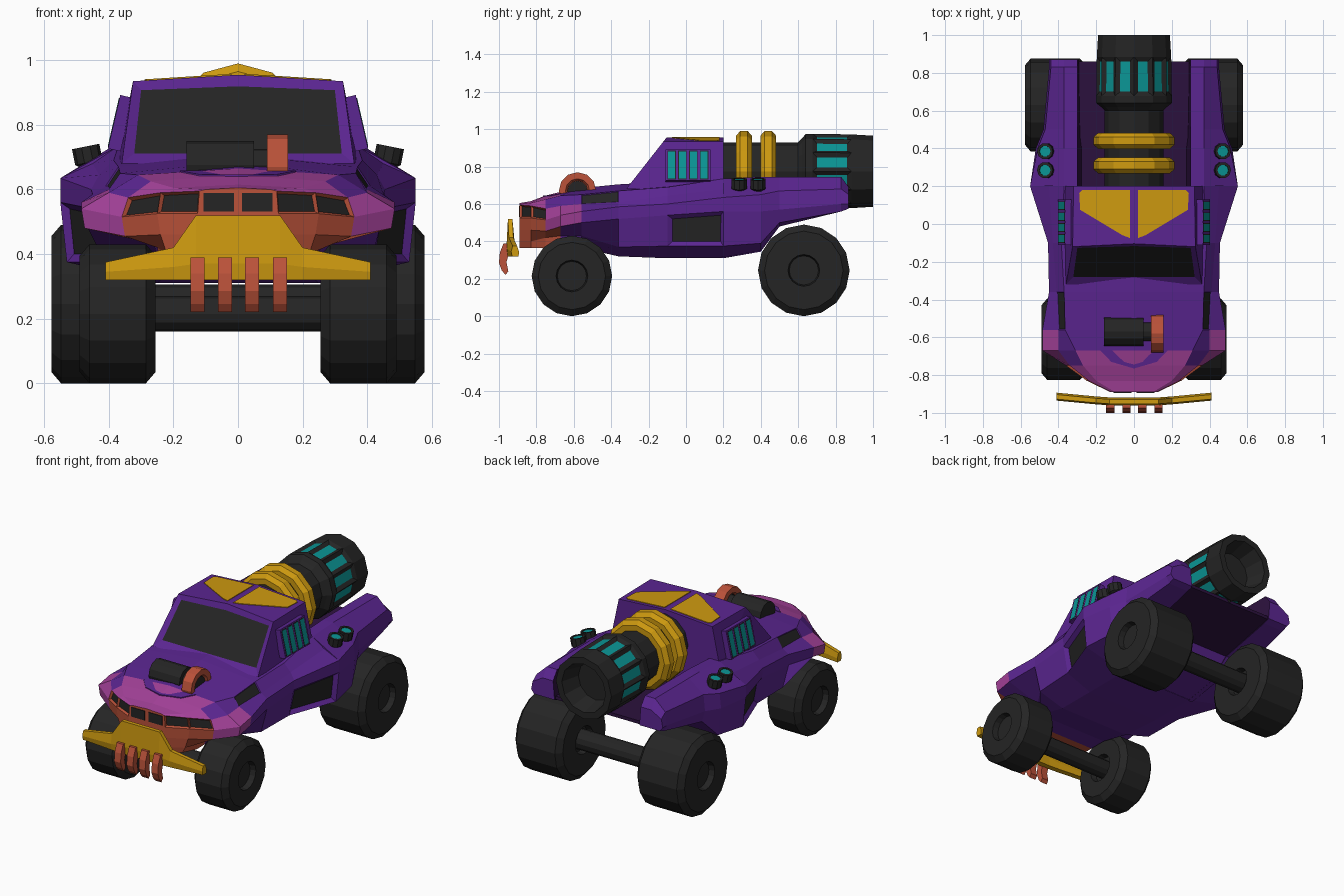
import bpy, bmesh, math
from mathutils import Vector, Matrix

if "Cube" in bpy.data.objects:
    bpy.data.objects.remove(bpy.data.objects["Cube"])

COLS = {"purple": (.105, .019, .285), "dark_purple": (.026, .006, .05), "pink": (.37, .053, .32),
        "orange_red": (.50, .085, .042), "gold": (.62, .325, .005), "teal": (.003, .30, .30),
        "black": (.018, .018, .018)}
NAMES = list(COLS)
MATS = []
for n in NAMES:
    m = bpy.data.materials.new(n)
    m.diffuse_color = (*COLS[n], 1)
    m.use_nodes = True
    m.node_tree.nodes["Principled BSDF"].inputs["Base Color"].default_value = m.diffuse_color
    MATS.append(m)
ID = {n: i for i, n in enumerate(NAMES)}


def finish(bm, name):
    bmesh.ops.recalc_face_normals(bm, faces=bm.faces)
    me = bpy.data.meshes.new(name)
    bm.to_mesh(me)
    bm.free()
    for m in MATS:
        me.materials.append(m)
    ob = bpy.data.objects.new(name, me)
    bpy.context.collection.objects.link(ob)
    return ob


def loft(name, rings, col, rule=None, insets=None):
    """Skin closed rings; rule(i, j) picks a colour, insets(i, j) -> (width, depth, colour)."""
    bm = bmesh.new()
    vs = [[bm.verts.new(p) for p in r] for r in rings]
    n = len(vs[0])
    todo = []
    for i in range(len(vs) - 1):
        for j in range(n):
            k = (j + 1) % n
            f = bm.faces.new((vs[i][j], vs[i][k], vs[i + 1][k], vs[i + 1][j]))
            f.material_index = ID[rule(i, j) if rule else col]
            if insets and insets(i, j):
                todo.append((f, insets(i, j)))
    for e, c in ((0, rule(0, 0) if rule else col), (-1, col)):
        bm.faces.new(vs[e]).material_index = ID[c]
    bmesh.ops.recalc_face_normals(bm, faces=bm.faces)
    for f, (w, d, c) in todo:
        bmesh.ops.inset_individual(bm, faces=[f], thickness=w, depth=d)
        f.material_index = ID[c]
    return finish(bm, name)


def prism(name, yz, x0, x1, col):
    return loft(name, [[(x, y, z) for y, z in yz] for x in (x0, x1)], col)


def box(name, c, s, col, tilt=0):
    """Box at c with size s, tilted about the y axis."""
    R = Matrix.Translation(c) @ Matrix.Rotation(tilt, 4, 'Y')
    q = [(-1, -1), (1, -1), (1, 1), (-1, 1)]
    return loft(name, [[R @ Vector((a * s[0] / 2, b * s[1] / 2, h * s[2] / 2)) for a, b in q]
                       for h in (-1, 1)], col)


def lathe(name, prof, origin, axis, col, segs=12, insets=None):
    """Revolve (radius, distance) pairs about an axis, one corner pointing up."""
    M = Matrix.Translation(origin) @ Vector(axis).to_track_quat('Z', 'Y').to_matrix().to_4x4()
    rings = [[M @ Vector((r * math.sin(2 * math.pi * k / segs), r * math.cos(2 * math.pi * k / segs), t))
              for k in range(segs)] for r, t in prof]
    return loft(name, rings, col, None, insets)


# --- front body: half sections (y, six (x, z) points from belly up to hood edge, centre height)
SECT = [
    (-.89, (.10, .365), (.11, .40), (.12, .46), (.125, .525), (.12, .595), (.10, .60), .605),
    (-.83, (.20, .365), (.22, .40), (.24, .46), (.25, .525), (.24, .59), (.20, .605), .615),
    (-.75, (.24, .365), (.25, .42), (.35, .455), (.36, .515), (.34, .575), (.27, .625), .645),
    (-.67, (.24, .365), (.25, .43), (.475, .48), (.485, .54), (.40, .59), (.31, .645), .665),
    (-.56, (.24, .365), (.26, .43), (.475, .50), (.485, .56), (.40, .60), (.365, .65), .685),
    (-.36, (.24, .32), (.41, .37), (.45, .52), (.45, .585), (.41, .61), (.37, .67), .705),
    (-.10, (.25, .31), (.42, .375), (.45, .54), (.455, .60), (.43, .645), (.385, .69), .72),
    (.20, (.25, .31), (.53, .375), (.55, .56), (.55, .635), (.45, .68), (.37, .735), .74)]
rings = []
for s in SECT:
    half = s[1:7]
    rings.append([(x, s[0], z) for x, z in half] + [(0, s[0], s[7])] +
                 [(-x, s[0], z) for x, z in reversed(half)])


def band(j):
    return min(j, 11 - j)   # -1 is the belly, 0..5 run up to the hood top


def body_col(i, j):
    b = band(j)
    if i < 3 and b < 2 or i < 2 and b < 4:
        return "orange_red"
    if i < 4 and b in (2, 3) or i < 3 and (i, b) != (2, 4):
        return "pink"
    return "purple"


def body_inset(i, j):
    b = band(j)
    if i < 2 and b == 3:
        return .011, -.012, "black"      # grille sides and headlights
    if i == 4 and b == 4:
        return .006, -.004, "black"      # hood vents
    if i == 6 and b == 1:
        return .032, -.02, "black"       # side intakes


loft("front_body", rings, "purple", body_col, body_inset)
for s in (-1, 1):
    box("grille_slot", (s * .06, -.89, .56), (.095, .008, .058), "black")
# purple patch on the hood, in front of the engine
patch = [(-.18, -.668), (-.12, -.73), (0, -.765), (.12, -.73), (.18, -.668)]
loft("hood_patch", [[(x, y, .645 + .25 * (y + .75) - .07 * abs(x) + h) for x, y in patch]
                    for h in (-.004, .005)], "purple")

# --- rear rails over the back wheels, and the bed between them
RAIL = [
    (.20, (.25, .31), (.53, .375), (.55, .56), (.55, .635), (.37, .735), (.30, .735)),
    (.40, (.25, .345), (.50, .39), (.52, .56), (.51, .65), (.37, .745), (.30, .745)),
    (.50, (.28, .48), (.46, .50), (.48, .57), (.47, .67), (.37, .745), (.30, .745)),
    (.83, (.29, .56), (.43, .56), (.45, .60), (.44, .68), (.37, .745), (.30, .745)),
    (.87, (.29, .575), (.43, .575), (.45, .60), (.44, .65), (.37, .69), (.30, .69))]
for s in (-1, 1):
    loft("rear_rail", [[(s * x, r[0], z) for x, z in r[1:]] for r in RAIL], "purple",
         lambda i, j: "dark_purple" if j == 5 else "purple")
prism("bed_floor", [(.45, .47), (.50, .485), (.86, .575), (.86, .595), (.19, .55), (.19, .50)],
      -.302, .302, "dark_purple")
prism("bed_underside", [(.19, .31), (.40, .345), (.495, .483), (.19, .53)], -.28, .28, "purple")

# --- cabin with a sunk windscreen
bm = bmesh.new()
for s in (-1, 1):
    for p in ((.36, -.32, .68), (.375, .2, .68), (.325, -.12, .935), (.32, .2, .935)):
        bm.verts.new((s * p[0], p[1], p[2]))
for p in ((0, -.1043, .955), (0, .2, .955)):
    bm.verts.new(p)
bmesh.ops.convex_hull(bm, input=bm.verts)
bmesh.ops.dissolve_limit(bm, angle_limit=.03, verts=bm.verts, edges=bm.edges)
bmesh.ops.recalc_face_normals(bm, faces=bm.faces)
glass = [f for f in bm.faces if f.normal.y < -.5 and f.normal.z > .2]
bmesh.ops.inset_individual(bm, faces=glass, thickness=.036, depth=-.012)
for f in glass:
    f.material_index = ID["black"]
    for v in f.verts:
        if v.co.z < .8:      # lift and narrow the lower edge of the glass
            v.co += Vector((-.012 * (1 if v.co.x > 0 else -1), .0157, .02))
finish(bm, "cabin")

# gold roof panels
for s in (-1, 1):
    pts = [(.02, -.075), (.06, -.06), (.285, .075), (.29, .165), (.275, .18), (.02, .18)]
    loft("roof_panel", [[(s * x, y, .954 - .0625 * x + h) for x, y in pts] for h in (-.002, .005)], "gold")

# side window plates with lit slits
tilt = math.radians(13)
for s in (-1, 1):
    box("window_plate", (s * .364, .01, .805), (.04, .24, .17), "purple", -s * tilt)
    for k in range(4):
        y = -.077 + k * .058
        box("slit_frame", (s * .3825, y, .808), (.005, .046, .158), "black", -s * tilt)
        box("window_slit", (s * .3825, y, .808), (.007, .037, .148), "teal", -s * tilt)

# --- rear cannon
lathe("cannon", [(.155, .18), (.155, .60), (.175, .62), (.20, .64), (.20, .677), (.197, .885), (.19, 1.0),
                 (.15, 1.0), (.12, .88)], (0, 0, .775), (0, 1, 0), "black",
      insets=lambda i, j: (.034, -.012, "teal") if i == 4 else None)
for y in (.31, .44):
    lathe("cannon_ring", [(.15, -.042), (.19, -.042), (.215, -.02), (.215, .02), (.19, .042), (.15, .042)],
          (0, y, .775), (0, 1, 0), "gold")

# --- hood engine with drum and pulley
lathe("engine_drum", [(.075, -.16), (.075, .05), (.05, .05), (.05, .10)], (0, -.57, .675), (1, 0, 0), "black")
lathe("engine_pulley", [(.055, .11), (.065, .09), (.10, .09), (.10, .155), (.065, .155), (.055, .14)],
      (0, -.58, .67), (1, 0, 0), "orange_red")
lathe("pulley_hub", [(.054, .10), (.054, .144)], (0, -.58, .67), (1, 0, 0), "black")

# --- exhaust stacks
for s in (-1, 1):
    for y in (.285, .385):
        d = Vector((s * .2, 0, 1))
        o = Vector((s * .45, y, .625))
        lathe("exhaust_stack", [(.03, 0), (.03, .05), (.043, .06), (.043, .11), (.03, .11), (.028, .10)],
              o, d, "black", 10)
        lathe("exhaust_glow", [(.029, .099), (.029, .106)], o, d, "teal", 10)

# --- front bumper with hanging teeth
loft("bumper", [[(x, y - .02, zm), (x, y - .012, zt), (x, y + .012, zt), (x, y + .022, zm),
                 (x, y + .02, .32), (x, y - .014, .32)]
                for x, y, zm, zt in ((-.41, -.915, .345, .375), (-.2, -.935, .36, .42), (-.13, -.94, .37, .52),
                                     (.13, -.94, .37, .52), (.2, -.935, .36, .42), (.41, -.915, .345, .375))],
     "gold")
TOOTH = [(-.94, .39), (-.975, .39), (-.995, .34), (-1.0, .285), (-.985, .245), (-.965, .22),
         (-.95, .24), (-.96, .29), (-.945, .34)]
for x in (-.125, -.04, .043, .13):
    prism("bumper_tooth", TOOTH, x - .022, x + .022, "orange_red")

# --- wheels and axles
for label, y, r, x0, x1, ra in (("front", -.61, .215, .255, .49, .055), ("rear", .63, .245, .255, .578, .06)):
    for s in (-1, 1):
        w = x1 - x0
        lathe(label + "_wheel", [(.078, .035), (.085, 0), (r - .035, 0), (r, .03), (r, w - .03), (r - .035, w),
                                 (.085, w), (.078, w - .035)], (s * x0, y, r), (s, 0, 0), "black", 16)
    lathe(label + "_axle", [(ra, -.3), (ra, .3)], (0, y, r), (1, 0, 0), "black")
